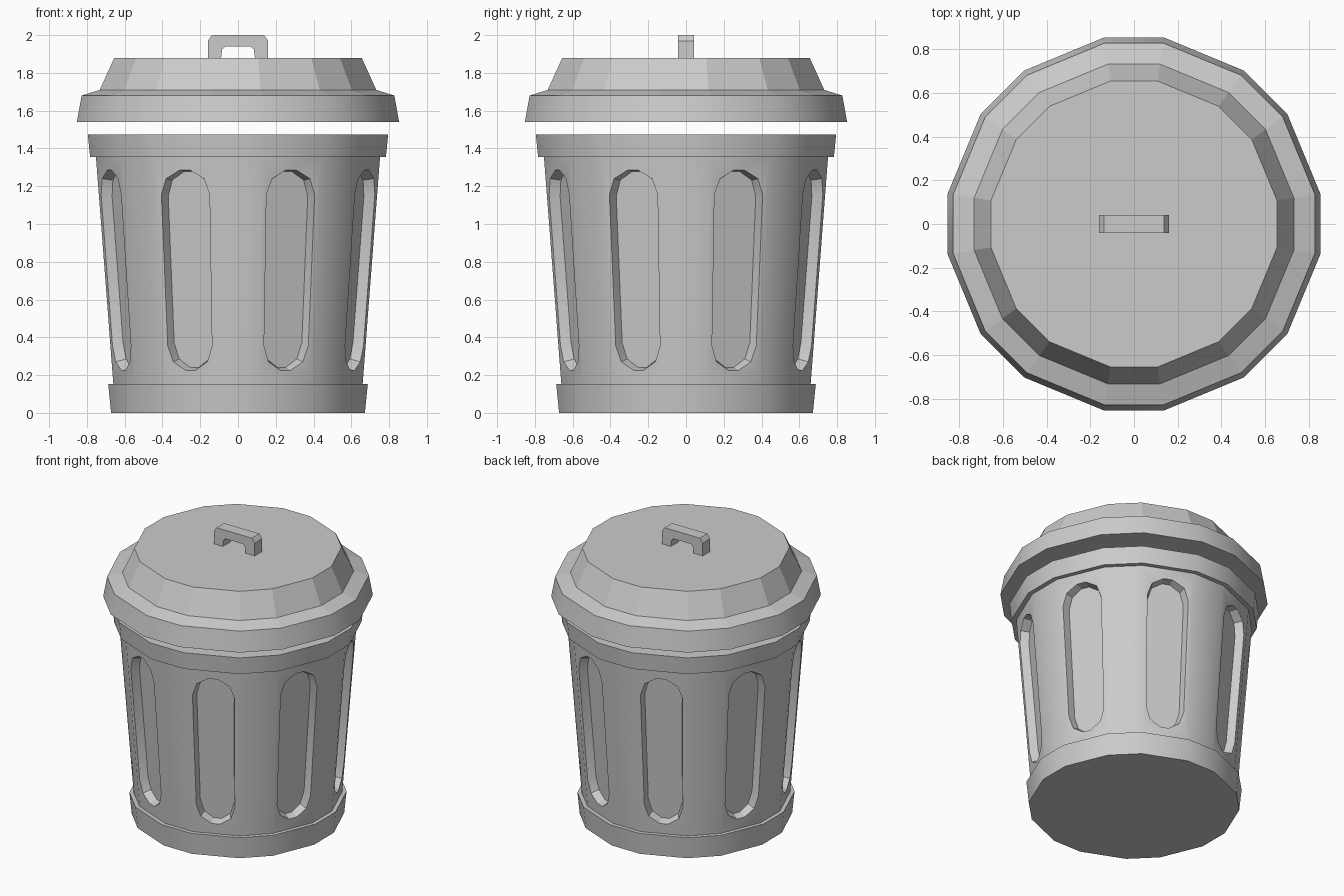
import bpy, bmesh, math
from mathutils import Vector

if "Cube" in bpy.data.objects:
    bpy.data.objects.remove(bpy.data.objects["Cube"])

HALF = math.radians(9.3)          # half angle of the narrow sides
ANGLES = [k * math.pi / 4 + s * HALF for k in range(8) for s in (-1, 1)]
FLAT = math.cos(HALF)             # silhouette half-width -> corner radius


def ring(bm, half_width, z):
    r = half_width / FLAT
    return [bm.verts.new((r * math.cos(a), r * math.sin(a), z)) for a in ANGLES]


def flute(bm, bl, br, tr, tl):
    """Fill a wide side with a wall that has a recessed, round-ended panel."""
    z0, z1 = bl.co.z, tl.co.z
    normal = (br.co - bl.co).cross(tl.co - bl.co).normalized()

    def point(u, z, depth):
        t = (z - z0) / (z1 - z0)
        left, right = bl.co.lerp(tl.co, t), br.co.lerp(tr.co, t)
        return left.lerp(right, (u + 1) / 2) - normal * depth

    def outline(width, inset, depth):
        quarter = [(1.0, 0.13), (0.78, 0.045), (0.22, 0.0)]
        lo, hi = 0.225 + inset, 1.285 - inset
        pts = [(-u, lo + d) for u, d in quarter]
        pts += [(u, lo + d) for u, d in reversed(quarter)]
        pts += [(u, hi - d) for u, d in quarter]
        pts += [(-u, hi - d) for u, d in reversed(quarter)]
        return [bm.verts.new(point(u * width, z, depth)) for u, z in pts]

    rim = outline(0.81, 0.0, 0.0)
    floor = outline(0.715, 0.012, 0.055)
    corners = [bl, br, tr, tl]
    for c in range(4):
        i = c * 3
        bm.faces.new([corners[c], rim[i + 2], rim[i + 1], rim[i]])
        bm.faces.new([corners[c], corners[(c + 1) % 4], rim[(i + 3) % 12], rim[i + 2]])
    for i in range(12):
        j = (i + 1) % 12
        bm.faces.new([rim[i], rim[j], floor[j], floor[i]])
    bm.faces.new(floor)


def finish(bm, name):
    bmesh.ops.recalc_face_normals(bm, faces=bm.faces)
    mesh = bpy.data.meshes.new(name)
    bm.to_mesh(mesh)
    bm.free()
    obj = bpy.data.objects.new(name, mesh)
    bpy.context.collection.objects.link(obj)
    return obj


def smooth(obj):
    bpy.ops.object.select_all(action='DESELECT')
    obj.select_set(True)
    bpy.context.view_layer.objects.active = obj
    bpy.ops.object.shade_smooth_by_angle(angle=math.radians(29))


def turned(name, profile, fluted=None):
    """Sixteen-sided closed body from (half_width, z) pairs."""
    bm = bmesh.new()
    rings = [ring(bm, w, z) for w, z in profile]
    for n, (a, b) in enumerate(zip(rings, rings[1:])):
        for i in range(16):
            j = (i + 1) % 16
            quad = (a[i], a[j], b[j], b[i])
            if n == fluted and i % 2 == 1:
                flute(bm, *quad)
            else:
                bm.faces.new(quad)
    bm.faces.new(rings[0])
    bm.faces.new(rings[-1])
    obj = finish(bm, name)
    smooth(obj)
    return obj


# Can: base band, fluted wall, top band
turned("can", [(0.672, 0), (0.687, 0.152), (0.66, 0.152),
               (0.752, 1.355), (0.783, 1.355), (0.795, 1.475)], fluted=2)

# Lid: skirt, ledge and faceted crown
lid = turned("lid", [(0.853, 1.54), (0.828, 1.68), (0.732, 1.71), (0.655, 1.88)])
for p in lid.data.polygons:
    if p.center.z > 1.69:
        p.use_smooth = False

# Handle: chamfered arch extruded along y
half = [(0.16, 1.875), (0.16, 1.97), (0.138, 2.0)]
inner = [(0.066, 1.94), (0.084, 1.925), (0.09, 1.875)]
right = half + [(0, 2.0), (0, 1.94)] + inner
bm = bmesh.new()
face = bm.faces.new([bm.verts.new((x, -0.042, z)) for x, z in right])
out = bmesh.ops.extrude_face_region(bm, geom=[face])
moved = [g for g in out["geom"] if isinstance(g, bmesh.types.BMVert)]
bmesh.ops.translate(bm, verts=moved, vec=Vector((0, 0.084, 0)))
seam = [f for f in bm.faces if all(abs(v.co.x) < 1e-5 for v in f.verts)]
bmesh.ops.delete(bm, geom=seam, context='FACES_ONLY')
handle = finish(bm, "lid_handle")
handle.modifiers.new("Mirror", 'MIRROR')
